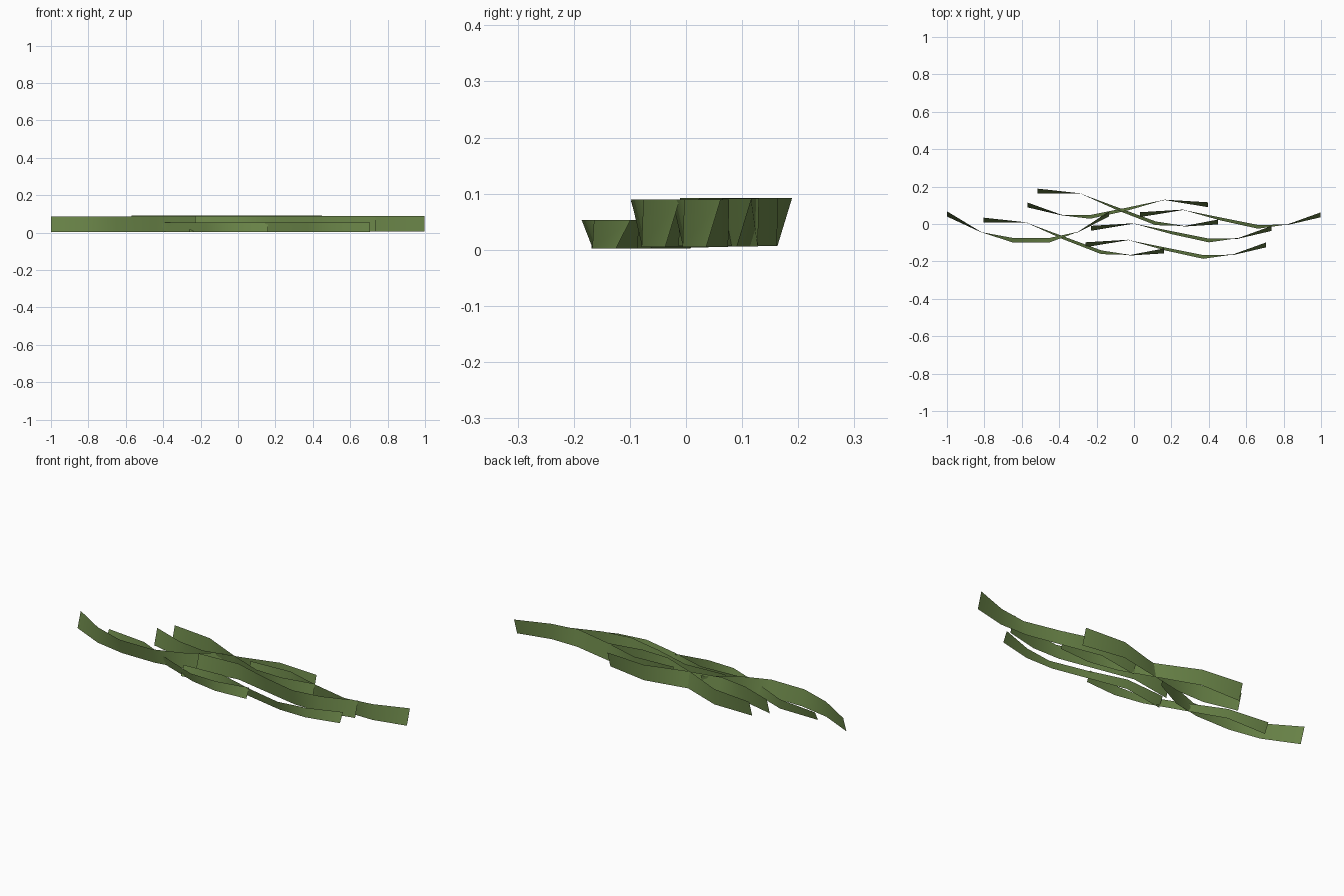
import bpy

if "Cube" in bpy.data.objects:
    bpy.data.objects.remove(bpy.data.objects["Cube"])

green = bpy.data.materials.new("leaf green")
green.diffuse_color = (0.155, 0.25, 0.07, 1)
green.use_nodes = True
green.node_tree.nodes["Principled BSDF"].inputs["Base Color"].default_value = green.diffuse_color

# Sideways lean of the upper edge at each of the six stations of a ribbon
LEAN = (0.026, 0.002, -0.016, -0.02, 0.003, 0.026)
LEAN_MIRRORED = LEAN[::-1]
LEAN_HOOK = (0.028, 0.002, -0.024, -0.024, 0.003, 0.026)


def ribbon(name, path, lean, z0, z1):
    """Thin upright wavy strip: path is the foot line, lean tilts the top."""
    n = len(path)
    verts = [(x, y, z0) for x, y in path]
    verts += [(x, y + d, z1) for (x, y), d in zip(path, lean)]
    faces = [(i, i + 1, n + i + 1, n + i) for i in range(n - 1)]
    mesh = bpy.data.meshes.new(name)
    mesh.from_pydata(verts, [], faces)
    mesh.materials.append(green)
    mesh.shade_smooth()
    ob = bpy.data.objects.new(name, mesh)
    bpy.context.collection.objects.link(ob)


def wave(x, y, turn=0.0, flip=False):
    """Shared foot line starting at x, y, sheared sideways by turn."""
    base = [(0, 0), (0.23, 0.038), (0.43, -0.002), (0.63, -0.042),
            (0.785, -0.043), (0.965, -0.001)]
    if flip:
        base = [(0.965 - px, py) for px, py in reversed(base)]
    return [(x + px, y + py + turn * px) for px, py in base]


# Tall blades
ribbon("middle_blade", wave(-0.23, -0.036), LEAN, 0.005, 0.09)
ribbon("right_blade", wave(0.033, 0.037), LEAN, 0.005, 0.09)
ribbon("rear_blade", wave(-0.515, 0.163, -0.17), LEAN, 0.007, 0.092)
ribbon("crossing_blade", wave(-0.57, 0.09, 0.0, True), LEAN_MIRRORED, 0.006, 0.091)
ribbon("left_blade", [(-1, 0.04), (-0.82, -0.043), (-0.65, -0.074), (-0.45, -0.074),
                      (-0.3, -0.045), (-0.135, 0.04)], LEAN_HOOK, 0.004, 0.087)

# Short blades at the front
ribbon("short_front_blade", wave(-0.26, -0.124), LEAN, 0.002, 0.053)
ribbon("short_left_blade", wave(-0.805, 0.008, -0.17), LEAN, 0.002, 0.053)
